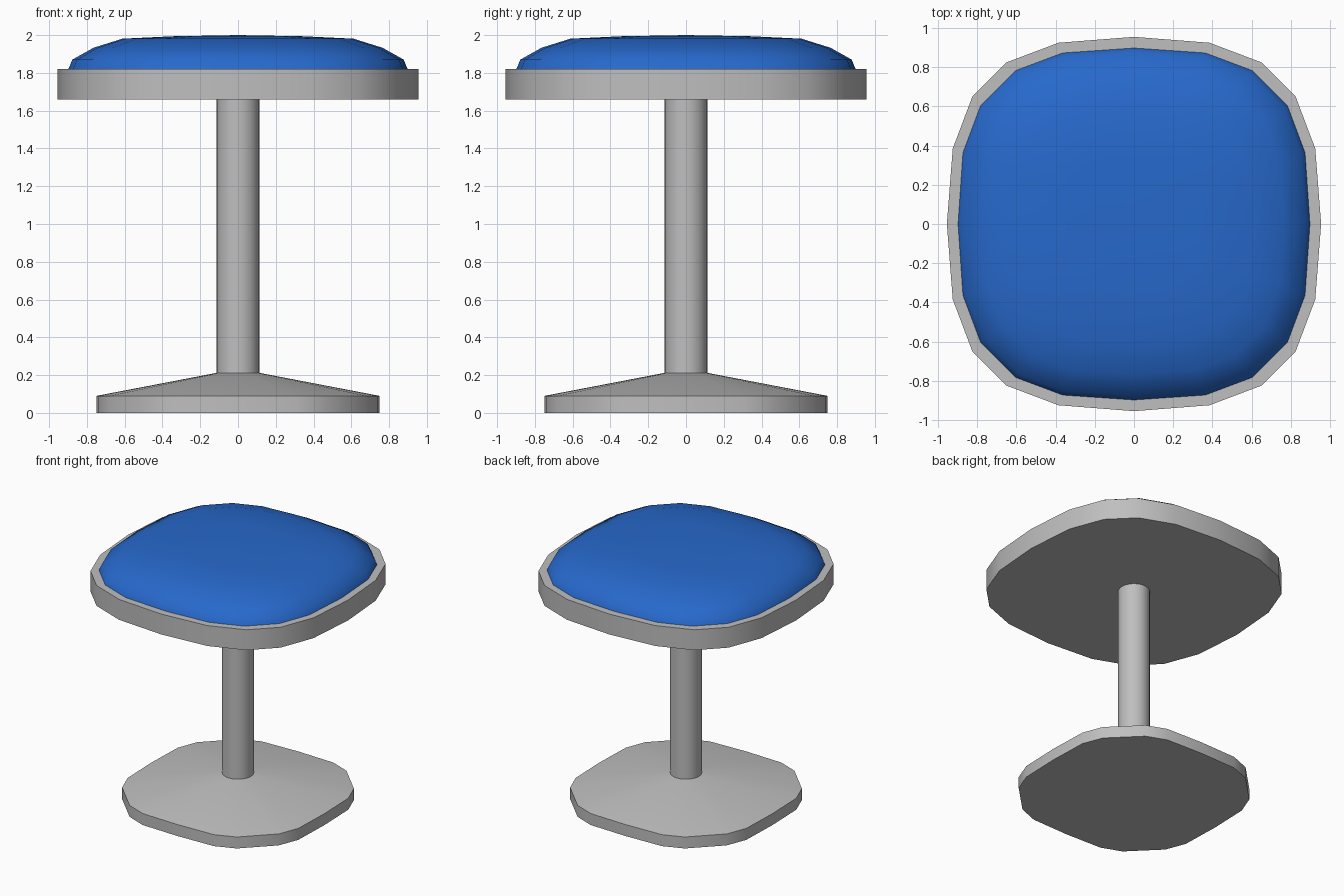
import bpy, bmesh, math

if "Cube" in bpy.data.objects:
    bpy.data.objects.remove(bpy.data.objects["Cube"])


def material(name, rgb):
    m = bpy.data.materials.new(name)
    m.diffuse_color = (*rgb, 1)
    m.use_nodes = True
    m.node_tree.nodes["Principled BSDF"].inputs["Base Color"].default_value = m.diffuse_color
    return m


GREY = material("light grey metal", (0.52, 0.52, 0.52))
BLUE = material("blue upholstery", (0.02, 0.14, 0.60))


def rounded_square(quarter):
    """Repeat a quarter outline four times around the z axis."""
    pts = []
    for k in range(4):
        c, s = [(1, 0), (0, 1), (-1, 0), (0, -1)][k]
        pts += [(x * c - y * s, x * s + y * c) for x, y in quarter]
    return pts


def loft(name, rings, mat, angle=35, apex=None):
    """Skin a stack of (outline, z) rings, closing both ends."""
    bm = bmesh.new()
    loops = [[bm.verts.new((x, y, z)) for x, y in pts] for pts, z in rings]
    n = len(loops[0])
    for a, b in zip(loops, loops[1:]):
        for i in range(n):
            j = (i + 1) % n
            bm.faces.new((a[i], a[j], b[j], b[i]))
    bm.faces.new(loops[0][::-1])
    if apex is None:
        bm.faces.new(loops[-1])
    else:
        top = bm.verts.new((0, 0, apex))
        for i in range(n):
            bm.faces.new((loops[-1][i], loops[-1][(i + 1) % n], top))
    me = bpy.data.meshes.new(name)
    bm.to_mesh(me)
    bm.free()
    me.materials.append(mat)
    ob = bpy.data.objects.new(name, me)
    bpy.context.collection.objects.link(ob)
    bpy.ops.object.select_all(action='DESELECT')
    ob.select_set(True)
    bpy.context.view_layer.objects.active = ob
    bpy.ops.object.shade_smooth_by_angle(angle=math.radians(angle))
    return ob


def scaled(pts, f):
    return [(x * f, y * f) for x, y in pts]


def circle(r, outline):
    """Circle whose points line up with the outline's points."""
    return [(r * x / math.hypot(x, y), r * y / math.hypot(x, y)) for x, y in outline]


# Foot: flat rim with a shallow cone rising to the post
foot = rounded_square([(.75, 0), (.74, .31), (.68, .465), (.465, .68), (.31, .74)])
loft("foot", [(foot, 0), (foot, .09), (circle(.113, foot), .212)], GREY, 30)

# Post
post = [(.113 * math.cos(i * math.tau / 32), .113 * math.sin(i * math.tau / 32))
        for i in range(32)]
loft("post", [(post, .2), (post, 1.67)], GREY)

# Seat pan
pan = rounded_square([(.955, 0), (.925, .385), (.825, .65), (.65, .825), (.385, .925)])
loft("seat_pan", [(pan, 1.66), (pan, 1.82)], GREY, 30)

# Domed cushion
pad = rounded_square([(.90, 0), (.875, .365), (.785, .605), (.605, .785), (.365, .875)])
loft("cushion", [(pad, 1.815), (scaled(pad, .975), 1.87), (scaled(pad, .85), 1.933),
                 (scaled(pad, .68), 1.981), (scaled(pad, .38), 1.994)],
     BLUE, 50, apex=2.0)
